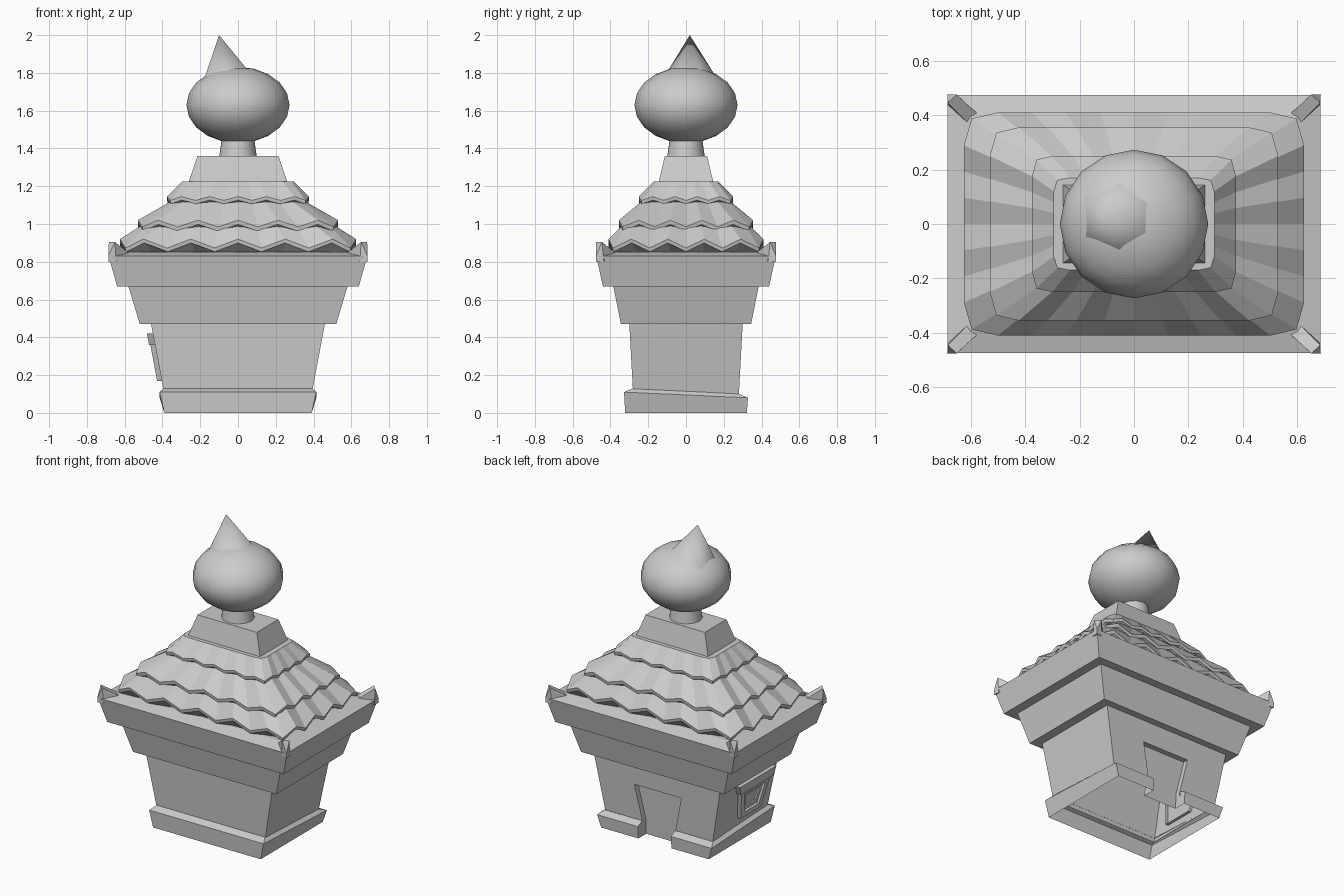
import bpy, bmesh, math

if "Cube" in bpy.data.objects:
    bpy.data.objects.remove(bpy.data.objects["Cube"])


def make(name, verts, faces, smooth=False):
    bm = bmesh.new()
    vs = [bm.verts.new(v) for v in verts]
    for f in faces:
        bm.faces.new([vs[i] for i in f])
    bmesh.ops.recalc_face_normals(bm, faces=bm.faces)
    me = bpy.data.meshes.new(name)
    bm.to_mesh(me)
    bm.free()
    ob = bpy.data.objects.new(name, me)
    bpy.context.collection.objects.link(ob)
    for p in me.polygons:
        p.use_smooth = smooth
    return ob


def loft(name, rings, cap0=False, cap1=False, closed=True, smooth=False):
    n = len(rings[0])
    faces = []
    for r in range(len(rings) - 1):
        for i in range(n if closed else n - 1):
            j = (i + 1) % n
            faces.append((r*n + i, r*n + j, (r+1)*n + j, (r+1)*n + i))
    if cap0:
        faces.append(tuple(range(n))[::-1])
    if cap1:
        faces.append(tuple(range((len(rings) - 1)*n, len(rings)*n)))
    return make(name, [p for r in rings for p in r], faces, smooth)


def rect(a, b, z):
    return [(-a, -b, z), (a, -b, z), (a, b, z), (-a, b, z)]


def circle(r, z, n=12):
    return [(r*math.cos(2*math.pi*i/n), r*math.sin(2*math.pi*i/n), z) for i in range(n)]


# Flared walls: three sides, then the back wall around a recessed door
low, high = rect(.39, .28, .10), rect(.46, .30, .47)
make("walls", low + high, [(0, 1, 5, 4), (1, 2, 6, 5), (3, 0, 4, 7)])
door = [(.12, .276, .0), (.12, .28, .10), (.17, .292, .33)]
outer = door + [(-x, y, z) for x, y, z in reversed(door)]
inner = [(x, y - .035, z) for x, y, z in outer]
faces = [(i, i + 1, i + 7, i + 6) for i in range(5)] + [(6, 7, 8, 9, 10, 11)]
faces += [(1, 2, 15, 13), (3, 4, 12, 14), (2, 3, 14, 15)]
make("back_wall_with_door", outer + inner + [low[3], low[2], high[3], high[2]], faces)

# Stepped bands under the roof
loft("eave_bands", [rect(*p) for p in (
    (.46, .30, .47), (.52, .345, .47), (.58, .385, .67),
    (.64, .44, .67), (.685, .475, .83), (.60, .39, .852))], cap1=True)

# Plinth, interrupted at the door
stations = [(.12, 1, 0), (1, 1, 1), (1, -1, 1), (-1, -1, 1), (-1, 1, 1), (-.12, 1, 0)]
prof = []
for k, (a, b, h) in enumerate(((.39, .322, 0), (.415, .328, 1), (.392, .281, 2))):
    ring = []
    for sx, sy, corner in stations:
        z = 0 if h == 0 else .095 - .015*sy + .02*(h - 1)
        ring.append((sx*a if corner else sx, sy*b, z))
    prof.append(ring)
loft("plinth", prof, closed=False)
for side, k in (("left", 0), ("right", 5)):
    p = [r[k] for r in prof]
    make("plinth_end_" + side, p + [(p[0][0], .276, 0)], [(0, 1, 2, 3)])

# Window on the left wall
def wall(y, z, off):
    return (-(.39 + .07*(z - .1)/.37) - off, y - .06, z)


def trapezoid(top, bottom, z0, z1, off):
    return [wall(-bottom, z0, off), wall(bottom, z0, off), wall(top, z1, off), wall(-top, z1, off)]


loft("window_frame", [
    trapezoid(.15, .105, .17, .37, -.02), trapezoid(.15, .105, .17, .37, .025),
    trapezoid(.105, .075, .205, .34, .025), trapezoid(.10, .07, .21, .335, .012),
    trapezoid(.075, .05, .235, .315, .012), trapezoid(.075, .05, .235, .315, .002)], cap1=True)
loft("window_lintel", [trapezoid(.19, .165, .36, .42, -.02),
                       trapezoid(.19, .165, .36, .42, .032)], True, True)


# Pleated shingle tiers with a zigzag lower edge
def outline(a, b):
    half = [(k/5*a, -b) for k in range(-4, 5)] + [(.955*a, -.945*b)]
    half += [(a, k*.235*b) for k in range(-3, 4)] + [(.955*a, .945*b)]
    return half + [(-x, -y) for x, y in half]


def tier(name, top, bottom, zh, zl, t):
    def zig(a, b, dz):
        return [(x, y, (zl if i % 2 else zh) - dz) for i, (x, y) in enumerate(outline(a, b))]
    a, b = bottom
    upper = [(x, y, top[2]) for x, y in outline(top[0], top[1])]
    under = [(x, y, zl - t - .005) for x, y in outline(a*.9, b*.9)]
    loft(name, [upper, zig(a, b, 0), zig(a*.992, b*.992, t), under], cap0=True)


tier("shingles_lower", (.50, .33, 1.0), (.625, .41), .92, .873, .02)
tier("shingles_middle", (.355, .235, 1.12), (.53, .355), 1.02, .985, .022)
tier("shingles_upper", (.295, .17, 1.225), (.375, .25), 1.145, 1.125, .018)

# Upturned eave corners
for sx in (-1, 1):
    for sy in (-1, 1):
        pts = [(.645, .47, .80), (.685, .475, .80), (.683, .435, .80),
               (.652, .476, .905), (.686, .477, .83), (.684, .445, .905),
               (.575, .405, .845), (.61, .37, .845)]
        bm = bmesh.new()
        for x, y, z in pts:
            bm.verts.new((sx*x, sy*y, z))
        res = bmesh.ops.convex_hull(bm, input=bm.verts)
        bmesh.ops.recalc_face_normals(bm, faces=bm.faces)
        me = bpy.data.meshes.new("eave_corner")
        bm.to_mesh(me)
        bm.free()
        bpy.context.collection.objects.link(bpy.data.objects.new("eave_corner", me))

# Ridge block and neck
loft("ridge_block", [rect(.262, .145, 1.22), rect(.215, .112, 1.36)], True, True)
neck = loft("neck", [circle(.10, 1.35), circle(.085, 1.46)], True, True)
for p in neck.data.polygons:
    p.use_smooth = len(p.vertices) == 4

# Squashed ball finial
bpy.ops.mesh.primitive_uv_sphere_add(segments=16, ring_count=10, radius=1, location=(0, 0, 1.63))
ball = bpy.context.object
ball.name = "ball_finial"
ball.scale = (.273, .273, .202)
bpy.ops.object.shade_smooth()

# Leaning six-sided spike
hexa = [(-.04 + 1.08*y, .022 + x, 1.75) for x, y, z in circle(.155, 0, 6)]
make("spike", hexa + [(-.10, .02, 2.0)], [(i, (i + 1) % 6, 6) for i in range(6)], smooth=True)
